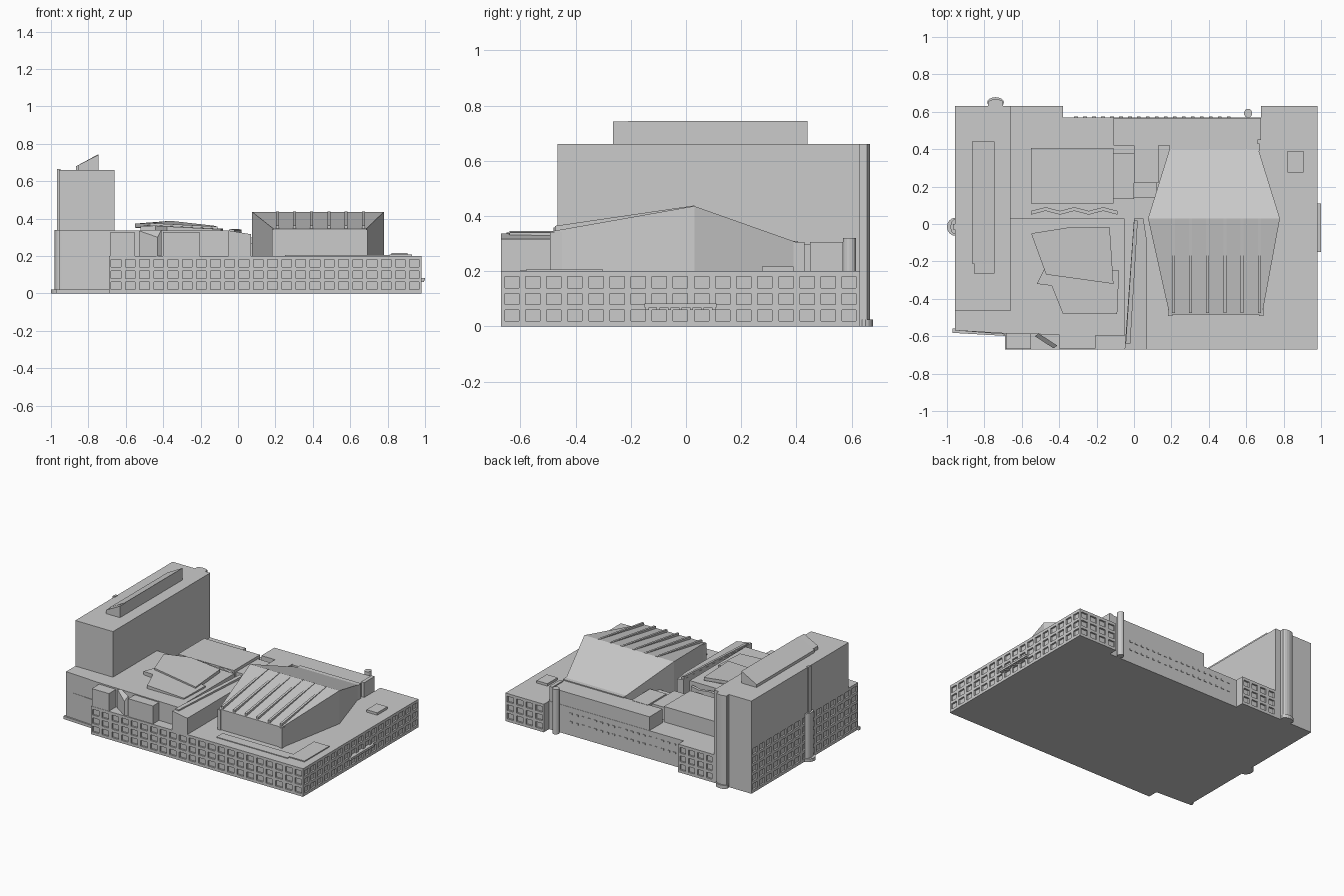
import bpy, bmesh, math
from mathutils import Vector


def build(name, parts):
    """Each part is (footprint points, bottom z, top z); z may be one number or one per point."""
    bm = bmesh.new()
    for pts, z0, z1 in parts:
        n = len(pts)
        lo = z0 if isinstance(z0, (list, tuple)) else [z0] * n
        hi = z1 if isinstance(z1, (list, tuple)) else [z1] * n
        b = [bm.verts.new((p[0], p[1], z)) for p, z in zip(pts, lo)]
        t = [bm.verts.new((p[0], p[1], z)) for p, z in zip(pts, hi)]
        bm.faces.new(b[::-1])
        bm.faces.new(t)
        for i in range(n):
            j = (i + 1) % n
            bm.faces.new((b[i], b[j], t[j], t[i]))
    bmesh.ops.recalc_face_normals(bm, faces=bm.faces[:])
    me = bpy.data.meshes.new(name)
    bm.to_mesh(me)
    bm.free()
    ob = bpy.data.objects.new(name, me)
    bpy.context.collection.objects.link(ob)
    return ob


def rect(x0, x1, y0, y1):
    return [(x0, y0), (x1, y0), (x1, y1), (x0, y1)]


def disc(cx, cy, rx, ry, n=16):
    return [(cx + rx * math.cos(2 * math.pi * i / n),
             cy + ry * math.sin(2 * math.pi * i / n)) for i in range(n)]


T = 0.012  # depth of the window recesses


def facade(name, p0, p1, z1, cols, rows, z0=0.0):
    """Wall grid of bars, leaving recessed windows; outside lies right of p0->p1."""
    p0, p1 = Vector(p0), Vector(p1)
    d = p1 - p0
    length = d.length
    d.normalize()
    n = Vector((-d.y, d.x)) * (T + 0.002)

    def strip(s0, s1):
        a, b = p0 + d * s0, p0 + d * s1
        return [a, b, b + n, a + n]
    step, zs = length / cols, (z1 - z0 - 0.02) / rows
    parts = []
    for i in range(cols + 1):
        w = 0.012
        parts.append((strip(max(0, i * step - w), min(length, i * step + w)), z0, z1))
    for r in range(rows + 1):
        zc = z0 + 0.01 + r * zs
        parts.append((strip(0, length), max(z0, zc - 0.01), min(z1, zc + 0.01)))
    return build(name, parts)


X0, X1, Y0, Y1 = -0.957, 0.982, -0.67, 0.63

# Podium core, inset where the facade grids sit
build("podium", [([(-0.69, Y0 + T), (X1 - T, Y0 + T), (X1 - T, Y1 - T), (0.68, Y1 - T),
                   (0.68, 0.57), (-0.38, 0.57), (-0.38, Y1 - T), (-0.66, Y1 - T),
                   (-0.66, Y1), (X0 + T, Y1), (X0 + T, -0.57), (-0.69, -0.59)], 0, 0.2)])
facade("front_facade", (-0.69, Y0), (X1, Y0), 0.2, 22, 3)
facade("right_facade", (X1, Y0), (X1, Y1), 0.2, 17, 3)
facade("back_right_facade", (X1, Y1), (0.68, Y1), 0.2, 4, 3)
facade("back_left_facade", (-0.38, Y1), (-0.66, Y1), 0.2, 4, 3)
facade("left_facade", (X0, Y1), (X0, -0.57), 0.335, 15, 5)

# Raised left block with terrace
build("upper_block", [([(X0 + T, -0.57), (-0.69, -0.585), (-0.05, -0.60), (-0.05, 0.03),
                        (-0.66, 0.03), (-0.66, Y1), (X0 + T, Y1)], 0, 0.335)])
build("corner_skirt", [([(-0.97, -0.582), (-0.69, -0.598), (-0.69, -0.56), (-0.97, -0.56)], 0, 0.02)])

# Tower with sloped rooftop plant room and stair shafts
build("tower", [(rect(X0, -0.66, -0.465, Y1), 0.33, 0.66)])
build("tower_penthouse", [(rect(-0.865, -0.745, -0.21, 0.44), 0.65, [0.68, 0.745, 0.745, 0.68]),
                          (rect(-0.855, -0.745, -0.265, -0.21), 0.65, [0.685, 0.742, 0.742, 0.685])])
build("back_stair_shaft", [(rect(-0.78, -0.70, 0.60, 0.655), 0, 0.66),
                           (disc(-0.74, 0.65, 0.04, 0.017), 0, 0.66),
                           (disc(-0.74, 0.65, 0.045, 0.028), 0, 0.025)])
build("left_stair_shaft", [(disc(-0.957, -0.015, 0.024, 0.04), 0, 0.34),
                           (disc(-0.957, -0.015, 0.043, 0.048), 0, 0.022),
                           (rect(-0.967, -0.95, -0.03, 0.0), 0.3, 0.665)])

# Great hall: two sloped halves meeting at the ridge
build("hall_front", [([(0.19, -0.485), (0.685, -0.485), (0.78, 0.03), (0.075, 0.03)],
                      0.19, [0.345, 0.345, 0.436, 0.436])])
build("hall_back", [([(0.075, 0.03), (0.78, 0.03), (0.665, 0.40), (0.19, 0.40)],
                     0.19, [0.436, 0.436, 0.305, 0.305]),
                    (rect(0.19, 0.67, 0.39, 0.43), 0.19, 0.305)])
build("hall_roof_ribs", [(rect(x - 0.008, x + 0.008, -0.475 if 0.2 < x < 0.68 else -0.4, 0.03),
                          0.33, [0.364, 0.364, 0.438, 0.438])
                         for x in [0.21 + 0.092 * i for i in range(6)]])
build("hall_corner_posts", [(rect(x - 0.012, x + 0.012, -0.492, -0.45), 0.19, 0.342)
                            for x in (0.195, 0.68)])

# Back wing, its round stair and rows of small windows
build("back_wing", [(rect(-0.11, 0.66, 0.42, 0.568), 0.0, 0.298),
                    (rect(0.655, 0.68, 0.45, 0.568), 0.0, 0.305)])
build("round_stair", [(disc(0.61, 0.592, 0.022, 0.024), 0, 0.32)])
build("back_small_windows", [(rect(-0.32 + 0.048 * i, -0.30 + 0.048 * i, 0.56, 0.574), z, z + 0.012)
                             for i in range(18) for z in (0.09, 0.15)])

# Middle blocks behind the terrace
build("court_blocks", [(rect(-0.55, -0.11, 0.11, 0.405), 0.19, 0.31),
                       (rect(-0.11, 0.0, 0.135, 0.38), 0.19, 0.29),
                       (rect(0.0, 0.13, 0.22, 0.43), 0.19, 0.30),
                       (rect(0.0, 0.12, 0.14, 0.22), 0.19, 0.27)])
build("folded_wall", [([(-0.55 + 0.077 * i, 0.05 + 0.02 * (i % 2)), (-0.473 + 0.077 * i, 0.07 - 0.02 * (i % 2)),
                        (-0.473 + 0.077 * i, 0.09 - 0.02 * (i % 2)), (-0.55 + 0.077 * i, 0.07 + 0.02 * (i % 2))],
                       0.19, 0.32) for i in range(6)])

# Foyer spine running front to back beside the hall
build("foyer_spine", [([(-0.05, Y0), (0.07, Y0), (0.07, -0.1), (0.05, 0.03), (0.0, 0.03)],
                       0.19, [0.336, 0.316, 0.316, 0.319, 0.328])])
build("spine_ridge", [([(-0.045, -0.64), (-0.02, -0.64), (0.02, 0.02), (0.0, 0.02)],
                       0.3, [0.345, 0.34, 0.34, 0.345])])

# Tilted roof plates of the small hall
a = [(-0.55, -0.05), (-0.47, -0.27), (-0.11, -0.32), (-0.13, -0.015), (-0.36, -0.02)]
za = [0.373, 0.376, 0.357, 0.362, 0.388]
build("upper_roof_plate", [(a, [z - 0.022 for z in za], za),
                           ([(-0.5, -0.08), (-0.45, -0.25), (-0.16, -0.28), (-0.17, -0.05)], 0.32, 0.352)])
b = [(-0.52, -0.32), (-0.44, -0.33), (-0.38, -0.48), (-0.09, -0.48), (-0.08, -0.25), (-0.47, -0.22)]
zb = [0.36, 0.362, 0.358, 0.343, 0.347, 0.366]
build("lower_roof_plate", [(b, 0.33, zb)])

# Bays standing on the front terrace and a leaning panel
build("front_bays", [(rect(-0.685, -0.55, -0.668, -0.57), 0.19, 0.325),
                     (rect(-0.40, -0.205, -0.665, -0.57), 0.19, 0.328)])
build("leaning_panel", [([(-0.53, -0.60), (-0.43, -0.665), (-0.41, -0.65), (-0.51, -0.585)],
                         0.19, [0.335, 0.30, 0.34, 0.335])])

# Roof hatch, low roof slabs and entrance canopy
build("roof_hatch", [(rect(0.82, 0.905, 0.275, 0.39), 0.19, 0.217)])
build("roof_slabs", [(rect(0.81, 0.93, -0.58, -0.30), 0.19, 0.207),
                     (rect(0.25, 0.81, -0.60, -0.53), 0.19, 0.205)])
build("entrance_canopy", [(rect(0.97, 1.0, -0.15, 0.11), 0.068, 0.083)]
      + [(rect(0.97, 0.995, y - 0.006, y + 0.006), 0.06, 0.07)
         for y in [-0.14 + 0.04 * i for i in range(7)]])
